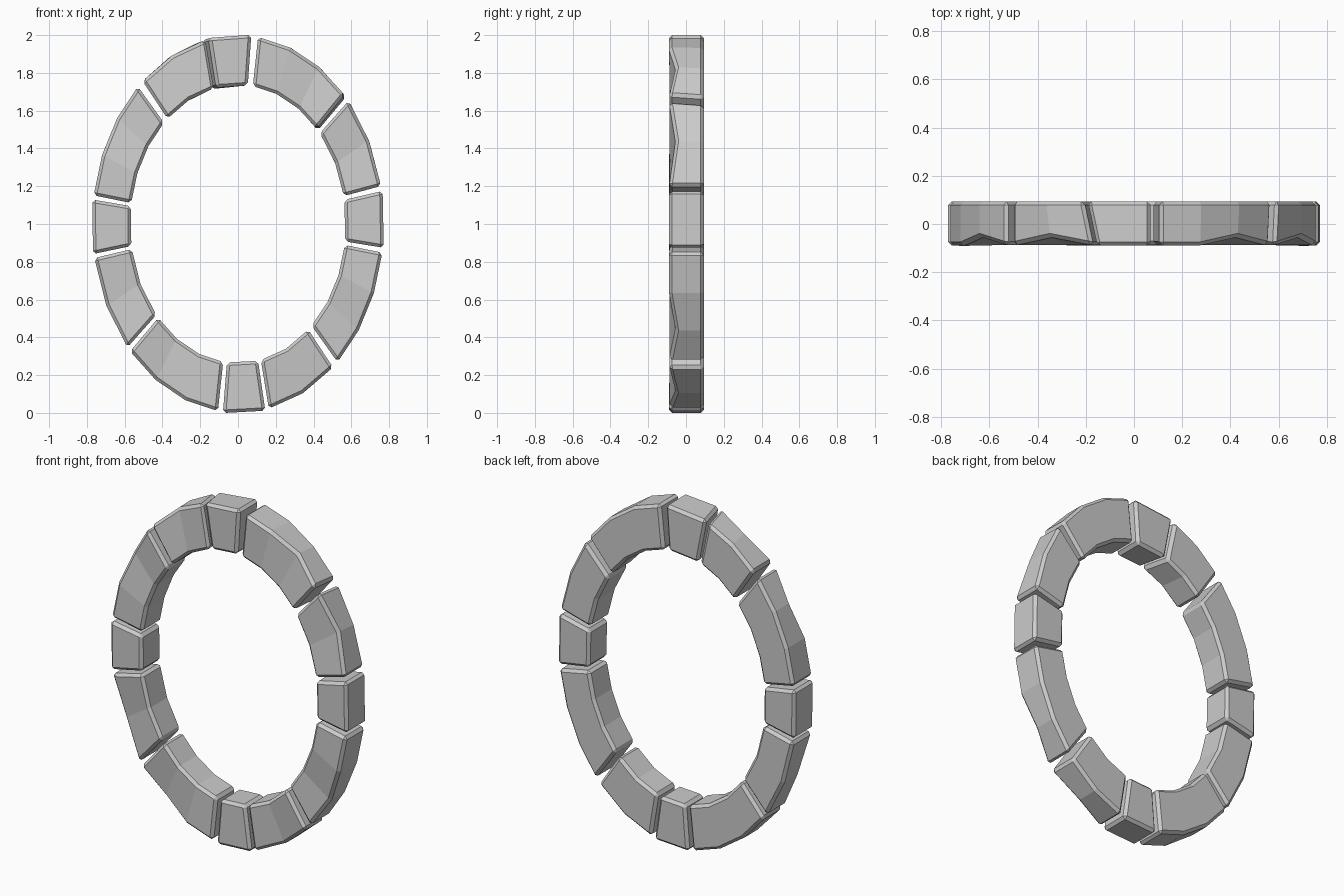
import bpy, bmesh
from math import sin, cos, radians

if "Cube" in bpy.data.objects:
    bpy.data.objects.remove(bpy.data.objects["Cube"])

OUT, INN = (0.773, 1.0), (0.572, 0.737)   # ellipse half-axes of the ring
FRONT, BACK = -0.09, 0.094

# start angle, end angle (clockwise from top), segments, back-face skew at start / end
STONES = [
    (-11.5, 5.2, 1, -3, 0), (7.9, 46.8, 3, 0, 1), (49.2, 78.4, 2, 1, 0),
    (80.0, 97.2, 1, 0, 0), (98.7, 137.0, 3, 0, 0), (139.4, 167.8, 2, 0, 0),
    (169.3, 185.9, 1, 0, 0), (187.9, 227.6, 3, 0, 0), (229.2, 259.6, 2, 0, 0),
    (260.9, 277.4, 1, 0, 0), (278.7, 316.7, 3, 0, 0), (319.2, 347.3, 2, 0, -3),
]


def point(axes, deg, y, s=1.0):
    a = radians(deg)
    return (axes[0] * s * sin(a), y, 1 + axes[1] * s * cos(a))


def stone(name, t0, t1, n, k0, k1):
    bm = bmesh.new()
    grow = 1.006 if n == 1 else 1.0
    rings = []
    for i in range(n + 1):
        f = i / n
        t = t0 + (t1 - t0) * f
        tb = t + k0 * (1 - f) + k1 * f
        # worn outer front edge on one middle section
        worn = i == n - 1 and n > 1
        y = FRONT + (0.035 if worn else 0)
        rings.append([bm.verts.new(p) for p in (
            point(OUT, t, y, grow), point(OUT, tb, BACK, grow),
            point(INN, tb, BACK), point(INN, t, FRONT + 0.003))])
    for a, b in zip(rings, rings[1:]):
        for j in range(4):
            k = (j + 1) % 4
            bm.faces.new((a[j], a[k], b[k], b[j]))
    bm.faces.new(rings[0])
    bm.faces.new(rings[-1][::-1])
    bmesh.ops.recalc_face_normals(bm, faces=bm.faces)
    # chamfer the block edges, leaving the shallow bends alone
    sharp = [e for e in bm.edges if e.calc_face_angle(0) > radians(45)]
    bmesh.ops.bevel(bm, geom=sharp, offset=0.016, segments=1, affect='EDGES',
                    profile=0.5, clamp_overlap=True)
    me = bpy.data.meshes.new(name)
    bm.to_mesh(me)
    bm.free()
    ob = bpy.data.objects.new(name, me)
    bpy.context.collection.objects.link(ob)


for i, s in enumerate(STONES):
    stone(f"ring_stone_{i + 1}", *s)
